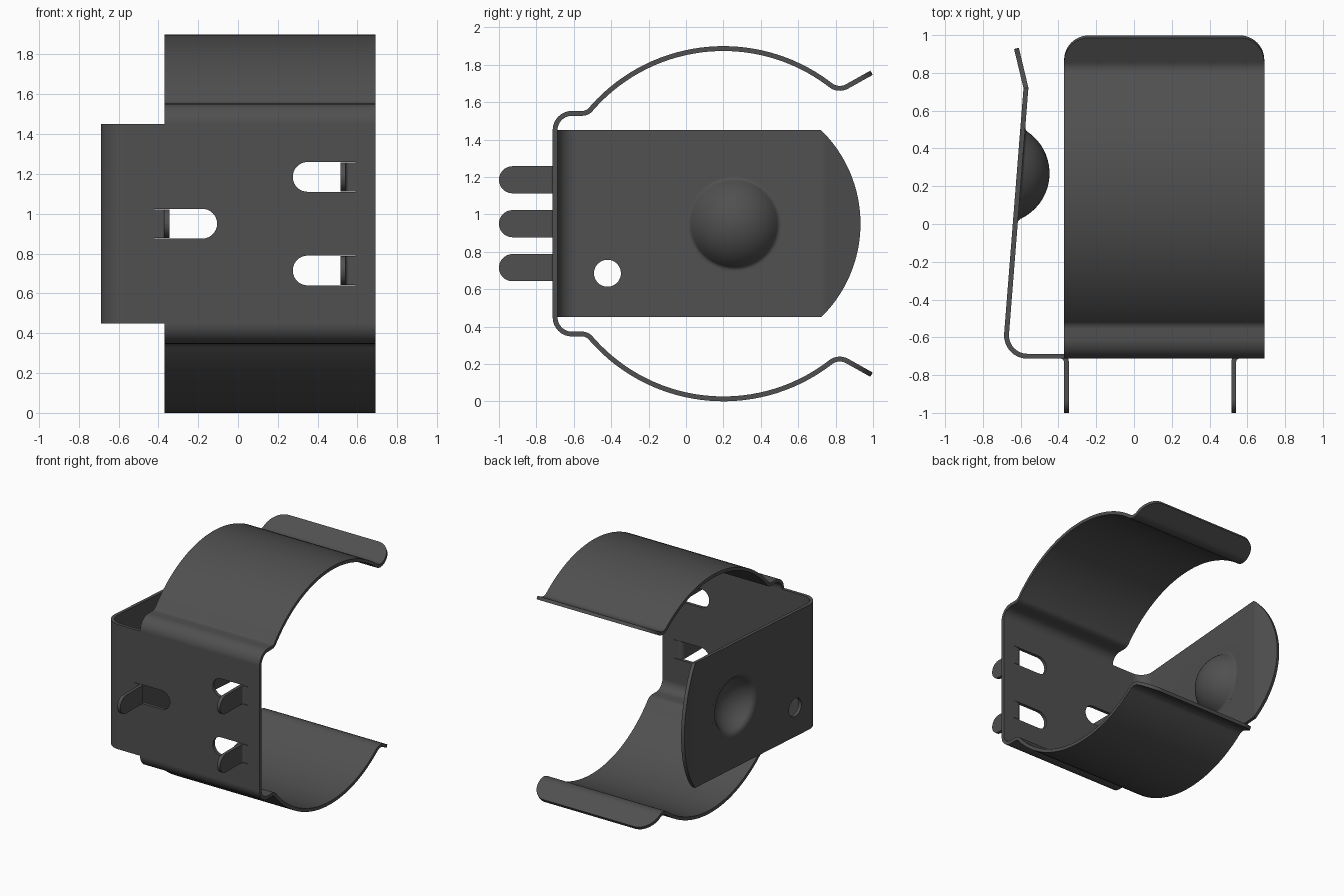
import bpy, bmesh, math
from mathutils import Vector, Matrix

cube = bpy.data.objects.get("Cube")
if cube:
    bpy.data.objects.remove(cube, do_unlink=True)

T = 0.026          # sheet thickness
MID = 0.95         # height of the symmetry plane

steel = bpy.data.materials.new("dark grey steel")
steel.use_nodes = True
COLOUR = (0.08, 0.08, 0.08, 1)
steel.diffuse_color = COLOUR
steel.node_tree.nodes["Principled BSDF"].inputs["Base Color"].default_value = COLOUR


def fillet(points, steps=8):
    """Round the corners of a 2D path; each point is (u, v) or (u, v, radius)."""
    out = []
    for i, p in enumerate(points):
        c = Vector(p[:2])
        if len(p) < 3 or i in (0, len(points) - 1):
            out.append(c)
            continue
        a = (Vector(points[i - 1][:2]) - c).normalized()
        b = (Vector(points[i + 1][:2]) - c).normalized()
        half = a.angle(b) / 2
        centre = c + (a + b).normalized() * (p[2] / math.sin(half))
        start = c + a * (p[2] / math.tan(half)) - centre
        end = c + b * (p[2] / math.tan(half)) - centre
        turn = start.angle_signed(end)
        for k in range(steps + 1):
            out.append(centre + Matrix.Rotation(-turn * k / steps, 2) @ start)
    return out


def offsets(path):
    """Both sides of the sheet around a 2D centreline."""
    left, right = [], []
    for i, p in enumerate(path):
        d0 = (p - path[max(i - 1, 0)]).normalized()
        d1 = (path[min(i + 1, len(path) - 1)] - p).normalized()
        d = (d0 + d1).normalized()
        n = Vector((-d.y, d.x)) * T / 2
        left.append(p + n)
        right.append(p - n)
    return left, right


def finish(name, bm):
    bmesh.ops.recalc_face_normals(bm, faces=bm.faces)
    mesh = bpy.data.meshes.new(name)
    bm.to_mesh(mesh)
    bm.free()
    mesh.materials.append(steel)
    ob = bpy.data.objects.new(name, mesh)
    bpy.context.collection.objects.link(ob)
    return ob


def strip(name, path, span, place):
    """Bent sheet: centreline path, span(p) gives its two side limits."""
    bm = bmesh.new()
    rings = []
    for p, l, r in zip(path, *offsets(path)):
        lo, hi = span(p)
        rings.append([bm.verts.new(place(q.x, q.y, w))
                      for q, w in ((l, lo), (l, hi), (r, hi), (r, lo))])
    for a, b in zip(rings, rings[1:]):
        for k in range(4):
            bm.faces.new((a[k], a[(k + 1) % 4], b[(k + 1) % 4], b[k]))
    bm.faces.new(rings[0])
    bm.faces.new(rings[-1])
    return finish(name, bm)


def prism(outline, w0, w1, place):
    """Straight cutter from a 2D outline."""
    bm = bmesh.new()
    a, b = ([bm.verts.new(place(u, v, w)) for u, v in outline] for w in (w0, w1))
    bm.faces.new(a)
    bm.faces.new(b)
    for k in range(len(a)):
        j = (k + 1) % len(a)
        bm.faces.new((a[k], a[j], b[j], b[k]))
    ob = finish("cutter", bm)
    ob.hide_render = True
    return ob


def activate(ob):
    bpy.ops.object.select_all(action='DESELECT')
    ob.select_set(True)
    bpy.context.view_layer.objects.active = ob


def cut(ob, cutter):
    m = ob.modifiers.new("cut", 'BOOLEAN')
    m.operation, m.solver, m.object = 'DIFFERENCE', 'EXACT', cutter
    activate(ob)
    bpy.ops.object.modifier_apply(modifier=m.name)


def circle(u, v, r, n=48):
    return [(u + r * math.cos(2 * math.pi * k / n), v + r * math.sin(2 * math.pi * k / n))
            for k in range(n)]


def from_x(u, v, w):    # path in y, z; width along x
    return (w, u, v)


def from_y(u, v, w):    # outline in x, z; depth along y
    return (u, w, v)


def from_z(u, v, w):    # path in x, y; width along z
    return (u, v, w)


# Spring clip: front plate with an upper and a lower curved arm
R, CY, TIP, CORNER = 0.9365, 0.20, 0.992, 0.13
a0, a1 = math.acos(-0.727 / R), math.acos(0.56 / R)
upper = [(-0.70, 1.54, 0.09), (CY - 0.727, 1.54, 0.06)]
for k in range(1, 33):
    a = a0 + (a1 - a0) * k / 32
    upper.append((CY + R * math.cos(a), MID + R * math.sin(a)))
upper.append((0.815, 1.658, 0.08))
for k in range(1, 13):
    y = TIP - CORNER + CORNER * math.sin(math.pi / 2 * k / 12)
    upper.append((y, 1.658 + (y - 0.815) * 0.56))
lower = [(p[0], 2 * MID - p[1], *p[2:]) for p in reversed(upper)]


def arm_span(p):
    d = min(max(p.x - (TIP - CORNER), 0), CORNER)
    inset = CORNER - math.sqrt(CORNER ** 2 - d ** 2)
    return -0.37 + inset, 0.69 - inset


clip = strip("spring_clip", fillet(lower + upper), arm_span, from_x)

# Side panel: wraps round the front corner, with a rounded, kinked end
side = [(-0.37, -0.70), (-0.684, -0.70, 0.11), (-0.572, 0.72)]
for k in range(1, 17):
    a = math.acos(0.49 / 0.70) * (1 - k / 16) + 0.02 * k / 16
    y = 0.23 + 0.70 * math.cos(a)
    side.append((-0.572 - (y - 0.72) * 0.24, y))


def panel_span(p):
    h = 0.5
    if p.y > 0.72:
        h = min(h, math.sqrt(max(0.49 - (p.y - 0.23) ** 2, 0.0001)))
    return MID - h, MID + h


panel = strip("side_panel", fillet(side), panel_span, from_z)

# Dome pressed inward from the side panel
slope = Vector((0.112, 1.42, 0)).normalized()
normal = Vector((slope.y, -slope.x, 0))
dome_at = Vector((-0.572 - 0.46 * 0.079, 0.26, MID))
frame = Matrix.Translation(dome_at) @ normal.to_track_quat('Z', 'Y').to_matrix().to_4x4()
cap_r, cap_h = 0.253, 0.148
cap_a = math.acos(1 - cap_h / cap_r)
prof = [(cap_r * math.sin(cap_a * k / 10), cap_r * (math.cos(cap_a * k / 10) - 1) + cap_h)
        for k in range(10)]
prof += [(cap_r * math.sin(cap_a), 0, 0.04), (0.27, 0)]
left, right = offsets(fillet(prof, 6))
left[0].x = right[0].x = 0
loop = left + right[::-1]
bm = bmesh.new()
vs = [bm.verts.new((p.x, 0, p.y)) for p in loop]
es = [bm.edges.new((a, b)) for a, b in zip(vs, vs[1:])]
bmesh.ops.spin(bm, geom=vs + es, cent=(0, 0, 0), axis=(0, 0, 1),
               angle=2 * math.pi, steps=48)
bmesh.ops.remove_doubles(bm, verts=bm.verts, dist=0.0001)
bm.transform(frame)
dome = finish("panel_dome", bm)

# Round openings in the panel for the dome and the small hole
dome_cut = prism(circle(0, 0, 0.268), -0.06, 0.06, lambda u, v, w: frame @ Vector((u, v, w)))
hole_cut = prism(circle(-0.42, 0.685, 0.072), -0.8, -0.5, from_x)
cutters = [dome_cut, hole_cut]
for c in cutters:
    cut(panel, c)

# Slots in the front plate, each with a tab folded out of it
parts = [clip, panel, dome]
for name, x_root, z, s in (("left_upper_tab", 0.59, 1.185, -1),
                           ("left_lower_tab", 0.59, 0.715, -1),
                           ("right_tab", -0.42, 0.95, 1)):
    r = 0.075
    outline = [(x_root, z - r)]
    for k in range(17):
        a = math.pi * (k / 16 - 0.5)
        outline.append((x_root + s * (0.315 - r + r * math.cos(a)), z + r * math.sin(a)))
    outline.append((x_root, z + r))
    slot = prism(outline, -0.8, -0.6, from_y)
    cutters.append(slot)
    cut(clip, slot)
    if s > 0:
        cut(panel, slot)
    tr = 0.0725
    xt = x_root + s * 0.062
    path = [(x_root, -0.70), (xt, -0.70, 0.03)]
    for k in range(13):
        path.append((xt, -1 + tr - tr * math.sin(math.pi / 2 * k / 12.2)))

    def tab_span(p, z=z):
        d = max(-1 + tr - p.y, 0)
        h = math.sqrt(max(tr ** 2 - d ** 2, 0))
        return z - h, z + h

    parts.append(strip(name, fillet(path), tab_span, from_z))

for c in cutters:
    bpy.data.objects.remove(c, do_unlink=True)

# Smooth bends, crisp sheet edges
for ob in parts:
    activate(ob)
    bpy.ops.object.shade_smooth_by_angle(angle=math.radians(35))
    m = ob.modifiers.new("even shading", 'WEIGHTED_NORMAL')
    m.keep_sharp = True
